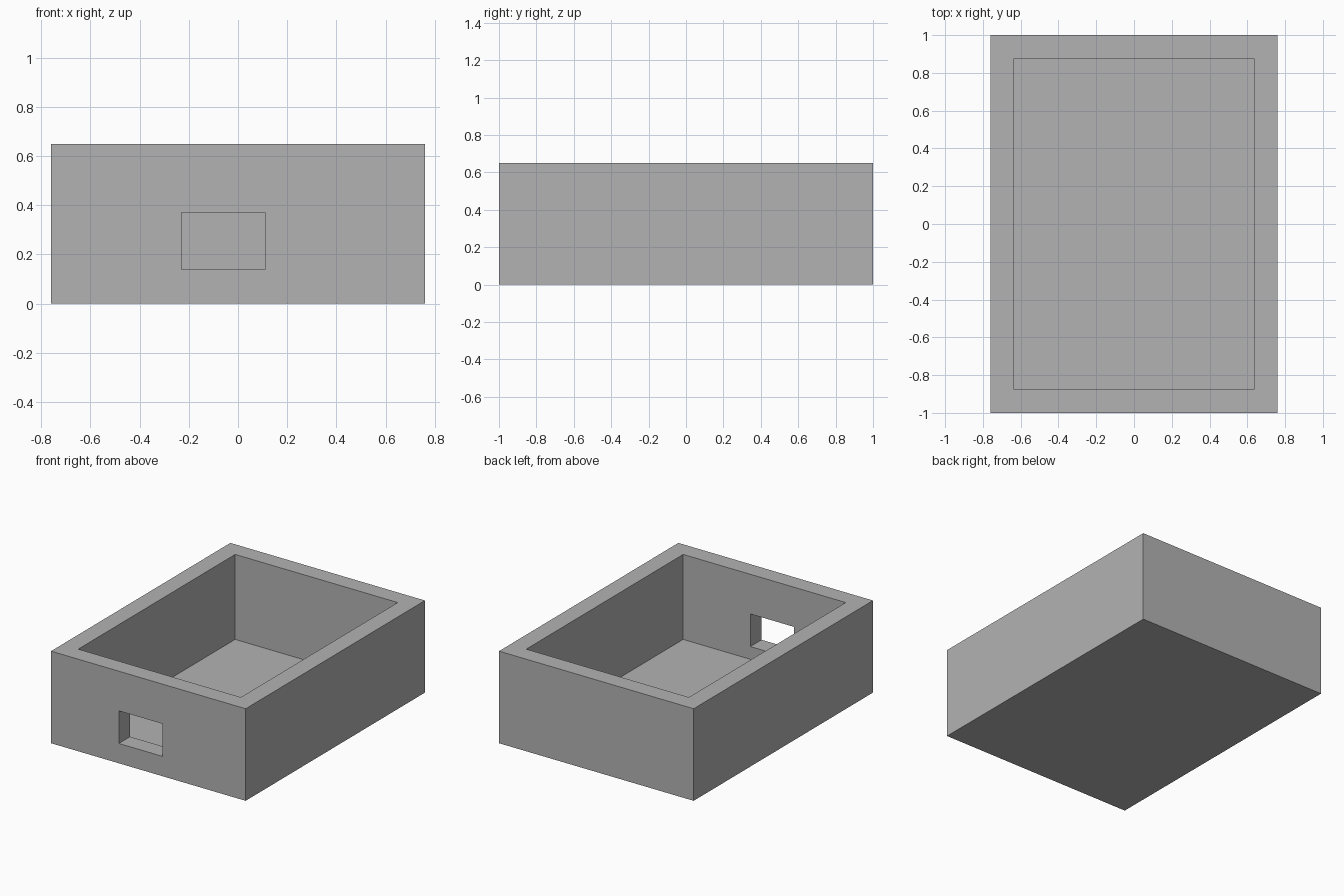
import bpy

default = bpy.data.objects.get("Cube")
if default:
    bpy.data.objects.remove(default, do_unlink=True)

# Overall sizes
HALF_X, HALF_Y, HEIGHT = 0.76, 1.0, 0.65
WALL, FLOOR = 0.125, 0.05


def box(name, low, high):
    """Axis-aligned box between two corners."""
    centre = [(a + b) / 2 for a, b in zip(low, high)]
    bpy.ops.mesh.primitive_cube_add(size=1, location=centre)
    obj = bpy.context.object
    obj.name = name
    obj.scale = [b - a for a, b in zip(low, high)]
    bpy.ops.object.transform_apply(location=True, rotation=False, scale=True)
    return obj


def cut(target, cutter):
    """Subtract the cutter, then remove it."""
    cutter.hide_render = True
    mod = target.modifiers.new(cutter.name, "BOOLEAN")
    mod.operation = "DIFFERENCE"
    mod.solver = "EXACT"
    mod.object = cutter
    bpy.context.view_layer.objects.active = target
    bpy.ops.object.modifier_apply(modifier=mod.name)
    bpy.data.objects.remove(cutter, do_unlink=True)


# Plain grey material
grey = bpy.data.materials.new("plain grey")
grey.use_nodes = True
colour = (0.45, 0.45, 0.45, 1)
grey.diffuse_color = colour
grey.node_tree.nodes["Principled BSDF"].inputs["Base Color"].default_value = colour

# Solid block hollowed from above
tray = box("open_box", (-HALF_X, -HALF_Y, 0), (HALF_X, HALF_Y, HEIGHT))
inner_x, inner_y = HALF_X - WALL, HALF_Y - WALL
cut(tray, box("cavity_cutter", (-inner_x, -inner_y, FLOOR), (inner_x, inner_y, HEIGHT + 0.2)))

# Rectangular port through the front wall
cut(tray, box("front_port_cutter", (-0.23, -HALF_Y - 0.1, 0.14), (0.11, -inner_y + 0.1, 0.37)))

tray.data.materials.clear()
tray.data.materials.append(grey)
for face in tray.data.polygons:
    face.material_index = 0
    face.use_smooth = False
